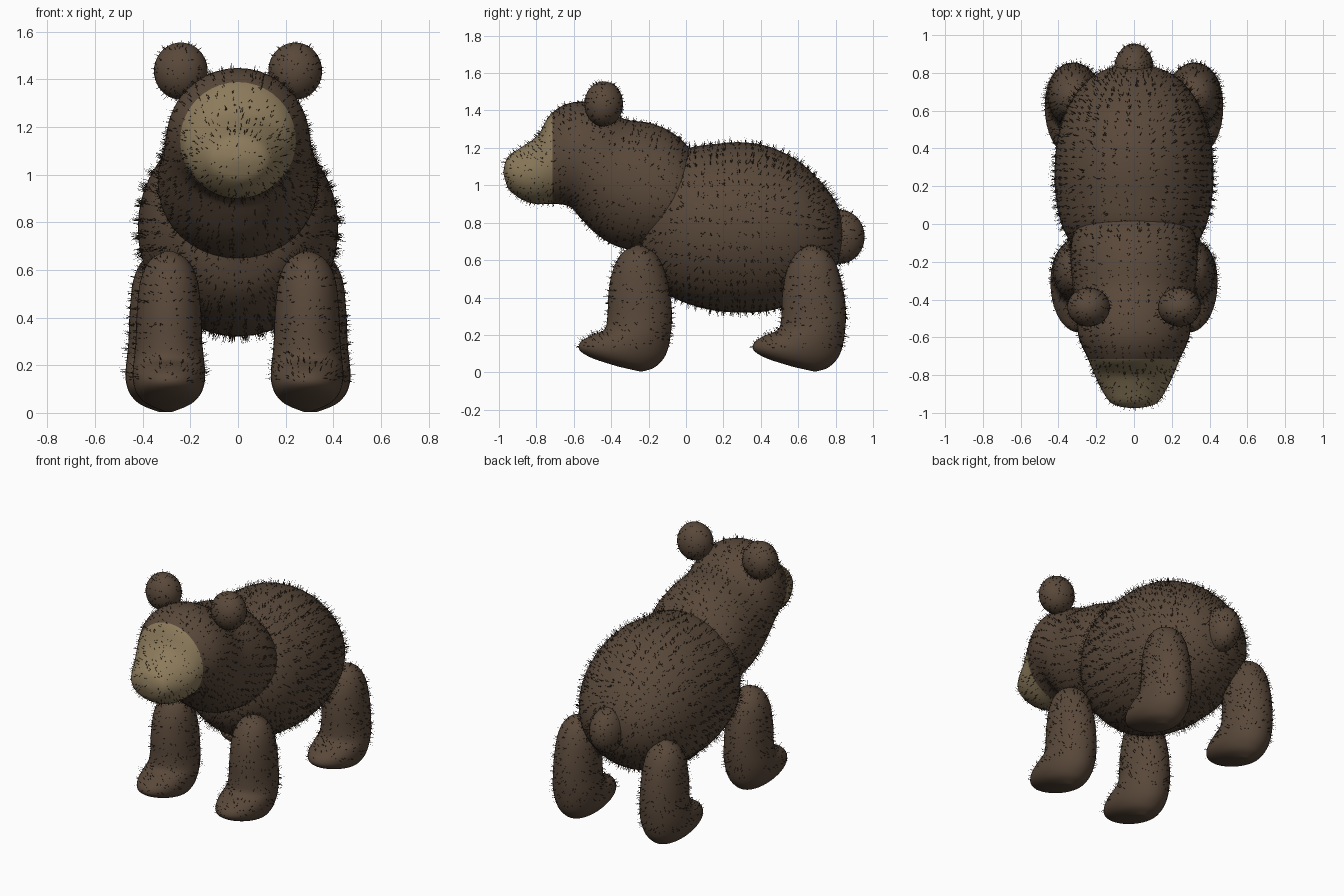
import bpy, bmesh, math, random
from mathutils import Vector, Matrix

if "Cube" in bpy.data.objects:
    bpy.data.objects.remove(bpy.data.objects["Cube"])

random.seed(4)


def material(name, rgb):
    m = bpy.data.materials.new(name)
    m.diffuse_color = (*rgb, 1)
    m.use_nodes = True
    m.node_tree.nodes["Principled BSDF"].inputs["Base Color"].default_value = m.diffuse_color
    return m


BROWN = material("brown_coat", (0.10, 0.065, 0.042))
TAN = material("tan_muzzle", (0.26, 0.195, 0.105))
DARK = material("dark_hair", (0.035, 0.023, 0.015))
hairs = bmesh.new()


def add_hair(bm, count, length):
    """Scatter thin tapered hairs over a part, by face area."""
    faces = list(bm.faces)
    picks = random.choices(faces, [f.calc_area() for f in faces], k=count)
    for f in picks:
        w = [random.random() + 0.01 for _ in f.verts]
        p = sum((v.co * k for v, k in zip(f.verts, w)), Vector()) / sum(w)
        if p.z < 0.13:          # soles are bald
            continue
        jitter = Vector([random.uniform(-0.35, 0.35) for _ in range(3)])
        d = (f.normal + jitter).normalized()
        side = d.cross(Vector([random.uniform(-1, 1) for _ in range(3)])).normalized() * 0.0016
        tip = p + d * length * random.uniform(0.4, 1)
        hairs.faces.new([hairs.verts.new(q) for q in (p - side, p + side, tip)])


def finish(name, bm, count, length, muzzle_y=None):
    bmesh.ops.recalc_face_normals(bm, faces=bm.faces)
    bm.normal_update()
    for f in bm.faces:
        f.smooth = True
        if muzzle_y is not None and f.calc_center_median().y < muzzle_y:
            f.material_index = 1
    add_hair(bm, count, length)
    me = bpy.data.meshes.new(name)
    bm.to_mesh(me)
    bm.free()
    me.materials.append(BROWN)
    if muzzle_y is not None:
        me.materials.append(TAN)
    ob = bpy.data.objects.new(name, me)
    bpy.context.collection.objects.link(ob)
    return ob


def smooth_rings(rings, steps=4):
    """Catmull-Rom interpolation between the given cross-sections."""
    r = [rings[0]] + rings + [rings[-1]]
    out = []
    for i in range(1, len(r) - 2):
        for s in range(steps):
            t = s / steps
            out.append([0.5 * (2 * b + (c - a) * t + (2 * a - 5 * b + 4 * c - d) * t * t
                               + (3 * b - a - 3 * c + d) * t ** 3)
                        for a, b, c, d in zip(*r[i - 1:i + 3])])
    return out + [list(rings[-1])]


def loft(rings, x=0, dy=0, n=40):
    """Skin ellipses given as (y, z) of two opposite ends plus half width."""
    bm = bmesh.new()
    loops = []
    for y0, z0, y1, z1, w in smooth_rings(rings):
        c = Vector((x, (y0 + y1) / 2 + dy, (z0 + z1) / 2))
        h = Vector((0, (y0 - y1) / 2, (z0 - z1) / 2))
        loops.append([bm.verts.new(c + h * math.cos(a) + Vector((w * math.sin(a), 0, 0)))
                      for a in (math.tau * i / n for i in range(n))])
    for a, b in zip(loops, loops[1:]):
        for i in range(n):
            j = (i + 1) % n
            bm.faces.new((a[i], a[j], b[j], b[i]))
    bm.faces.new(loops[0])
    bm.faces.new(loops[-1])
    return bm


def ball(center, radii):
    bm = bmesh.new()
    bmesh.ops.create_uvsphere(bm, u_segments=32, v_segments=20, radius=1,
                              matrix=Matrix.Translation(center) @ Matrix.Diagonal((*radii, 1)))
    return bm


# Barrel-shaped body: y, top, bottom, half width
body = [(-.27, .84, .68, .06), (-.22, 1.0, .53, .22), (-.12, 1.12, .43, .32),
        (0, 1.195, .37, .385), (.15, 1.22, .33, .415), (.3, 1.23, .32, .42),
        (.45, 1.205, .33, .405), (.6, 1.13, .38, .36), (.72, 1.02, .46, .285),
        (.80, .91, .56, .19), (.84, .80, .67, .08), (.845, .75, .72, .02)]
finish("body", loft([(y, t, y, b, w) for y, t, b, w in body]), 4200, 0.045)

# Head and neck in one sweep, muzzle tip to shoulders
head = [(-.975, 1.08, -.975, 1.06, .015), (-.965, 1.125, -.965, 1.02, .08),
        (-.94, 1.165, -.94, .97, .13), (-.87, 1.21, -.87, .92, .175),
        (-.79, 1.27, -.80, .90, .21), (-.72, 1.385, -.70, .90, .245),
        (-.60, 1.445, -.62, .885, .29), (-.46, 1.43, -.56, .82, .305),
        (-.33, 1.355, -.48, .74, .315), (-.18, 1.33, -.36, .67, .33),
        (-.05, 1.265, -.2, .645, .335), (.05, 1.15, -.05, .67, .29),
        (.1, 1.0, .05, .8, .12)]
bm = loft(head)
bmesh.ops.bisect_plane(bm, geom=bm.verts[:] + bm.edges[:] + bm.faces[:],
                       plane_co=(0, -.715, 0), plane_no=(0, 1, 0))
finish("head_and_neck", bm, 2600, 0.032, muzzle_y=-.715)

# Legs: front end, back end, half width of each section, hip to sole
leg = [(-.265, .68, -.245, .68, .015), (-.34, .64, -.17, .64, .08),
       (-.39, .55, -.12, .56, .12), (-.415, .42, -.085, .42, .135),
       (-.42, .30, -.075, .30, .14), (-.435, .23, -.08, .22, .147),
       (-.50, .20, -.09, .15, .152), (-.56, .165, -.11, .09, .15),
       (-.57, .12, -.14, .05, .135), (-.50, .075, -.18, .02, .10),
       (-.36, .03, -.24, .003, .03)]
for side, s in (("left", 1), ("right", -1)):
    finish(f"front_leg_{side}", loft(leg, s * .29, 0), 800, 0.035)
    finish(f"hind_leg_{side}", loft(leg, s * .32, .93), 800, 0.035)
    finish(f"ear_{side}", ball((s * .24, -.44, 1.435), (.113, .103, .12)), 250, 0.025)

# Stubby tail
finish("tail", ball((0, .82, .725), (.105, .135, .145)), 300, 0.03)

# All hairs as one object
me = bpy.data.meshes.new("fur")
hairs.to_mesh(me)
hairs.free()
me.materials.append(DARK)
bpy.context.collection.objects.link(bpy.data.objects.new("fur", me))
